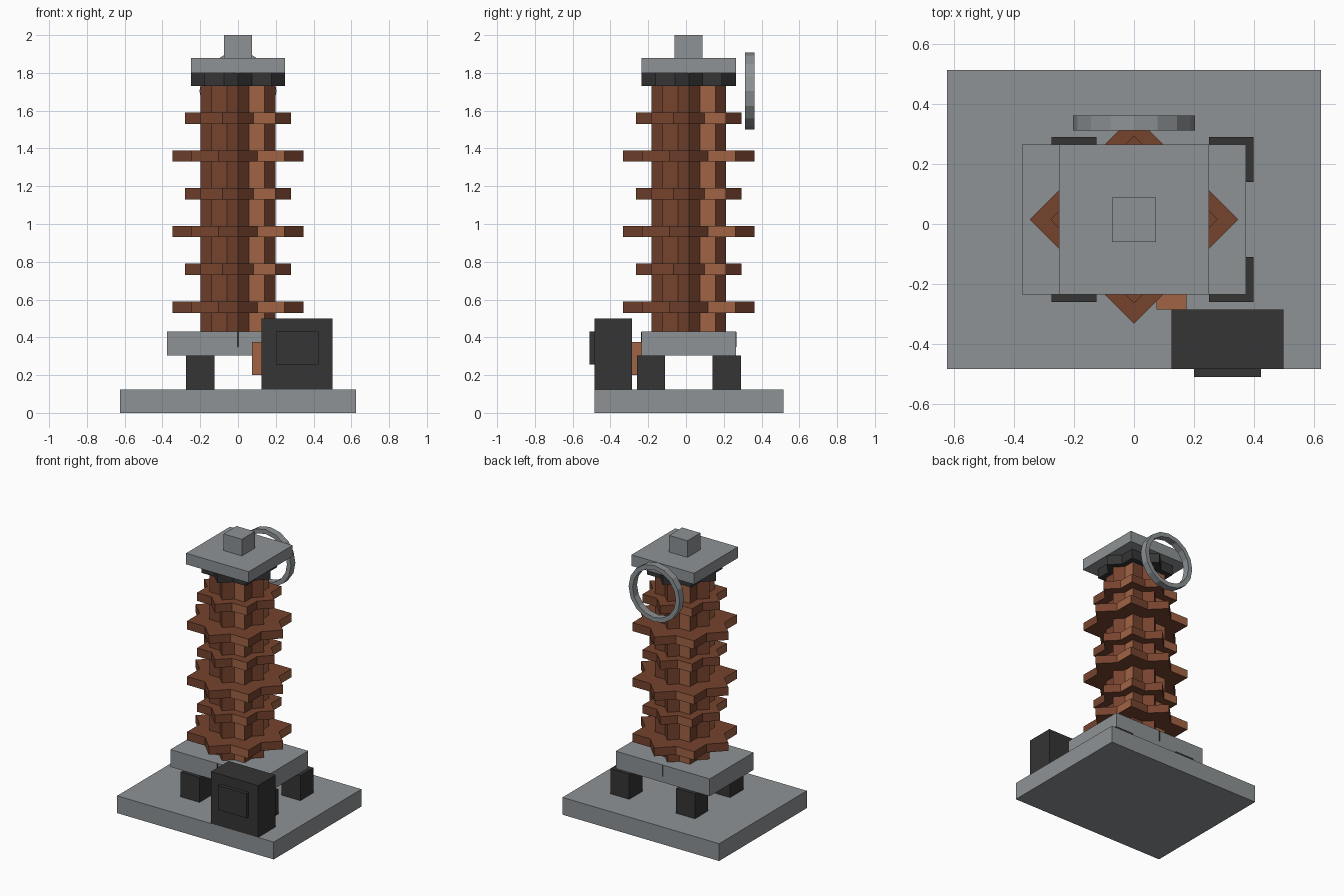
import bpy, bmesh
from math import pi, sin, cos

cube = bpy.data.objects.get("Cube")
if cube:
    bpy.data.objects.remove(cube, do_unlink=True)

CY = 0.015  # depth of the column axis


def material(name, rgb):
    m = bpy.data.materials.new(name)
    m.use_nodes = True
    col = (*rgb, 1)
    m.diffuse_color = col
    bsdf = m.node_tree.nodes["Principled BSDF"]
    bsdf.inputs["Base Color"].default_value = col
    bsdf.inputs["Roughness"].default_value = 0.8
    return m


GREY = material("steel grey", (0.27, 0.29, 0.30))
DARK = material("charcoal", (0.035, 0.035, 0.035))
COPPER = material("dark copper", (0.18, 0.056, 0.027))
LIGHT = material("light copper", (0.35, 0.125, 0.058))


def finish(name, bm, *mats):
    bmesh.ops.recalc_face_normals(bm, faces=bm.faces)
    mesh = bpy.data.meshes.new(name)
    bm.to_mesh(mesh)
    bm.free()
    for m in mats:
        mesh.materials.append(m)
    obj = bpy.data.objects.new(name, mesh)
    bpy.context.collection.objects.link(obj)
    return obj


def box(name, x, y, z, mat):
    """Box from (min, max) ranges."""
    bm = bmesh.new()
    bmesh.ops.create_cube(bm, size=1)
    for v in bm.verts:
        v.co = [(r[0] + r[1]) / 2 + c * (r[1] - r[0]) for r, c in zip((x, y, z), v.co)]
    return finish(name, bm, mat)


def star(name, tip, z0, z1, *mats):
    """Eight-pointed prism: two equal squares turned 45 degrees apart."""
    bm = bmesh.new()
    inner = tip * cos(pi / 4) / cos(pi / 8)
    ring = []
    for i in range(16):
        r, a = (inner if i % 2 else tip), i * pi / 8
        ring.append(bm.verts.new((r * cos(a), CY + r * sin(a), z0)))
    face = bm.faces.new(ring)
    top = bmesh.ops.extrude_face_region(bm, geom=[face])["geom"]
    for v in top:
        if isinstance(v, bmesh.types.BMVert):
            v.co.z = z1
    bm.normal_update()
    bmesh.ops.recalc_face_normals(bm, faces=bm.faces)
    if len(mats) > 1:
        # lighter copper on one half of each straight side
        for f in bm.faces:
            n, c = f.normal, f.calc_center_median()
            straight = max(abs(n.x), abs(n.y)) > 0.99
            if straight and n.x * (c.y - CY) - n.y * c.x > 0:
                f.material_index = 1
    return finish(name, bm, *mats)


# base, feet and lower plate
box("base_plate", (-0.625, 0.625), (-0.485, 0.515), (0, 0.125), GREY)
for side, x in (("right", -0.275), ("left", 0.25)):
    for end, y in (("front", -0.26), ("back", 0.14)):
        box(f"{end}_{side}_foot", (x, x + 0.15), (y, y + 0.15), (0.125, 0.305), DARK)
box("lower_plate", (-0.375, 0.375), (-0.235, 0.265), (0.305, 0.43), GREY)
star("lower_collar", 0.253, 0.35, 0.428, DARK)

# ribbed copper column
star("column", 0.198, 0.42, 1.74, COPPER, LIGHT)
for i in range(6):
    z = 0.53 + 0.2 * i
    star(f"column_rib_{i + 1}", 0.28 if i % 2 else 0.348, z, z + 0.06, COPPER, LIGHT)

# cap
star("upper_collar", 0.25, 1.73, 1.80, DARK)
box("upper_plate", (-0.25, 0.25), (-0.235, 0.265), (1.80, 1.88), GREY)
box("terminal", (-0.073, 0.073), (-0.06, 0.088), (1.88, 2.0), GREY)

# control box with raised panel and copper connector
box("control_box", (0.125, 0.5), (-0.485, -0.285), (0.125, 0.5), DARK)
box("control_panel", (0.2, 0.425), (-0.512, -0.485), (0.255, 0.43), DARK)
box("connector", (0.075, 0.175), (-0.285, -0.185), (0.2, 0.375), LIGHT)

# upright ring behind the cap
bm = bmesh.new()
section = [(0.172, 0.313), (0.204, 0.313), (0.204, 0.363), (0.172, 0.363)]
N = 16
loops = [[bm.verts.new((r * cos(2 * pi * i / N), y, 1.704 + r * sin(2 * pi * i / N)))
          for r, y in section] for i in range(N)]
for i in range(N):
    a, b = loops[i], loops[(i + 1) % N]
    for j in range(4):
        k = (j + 1) % 4
        bm.faces.new((a[j], a[k], b[k], b[j]))
finish("rear_ring", bm, GREY)
